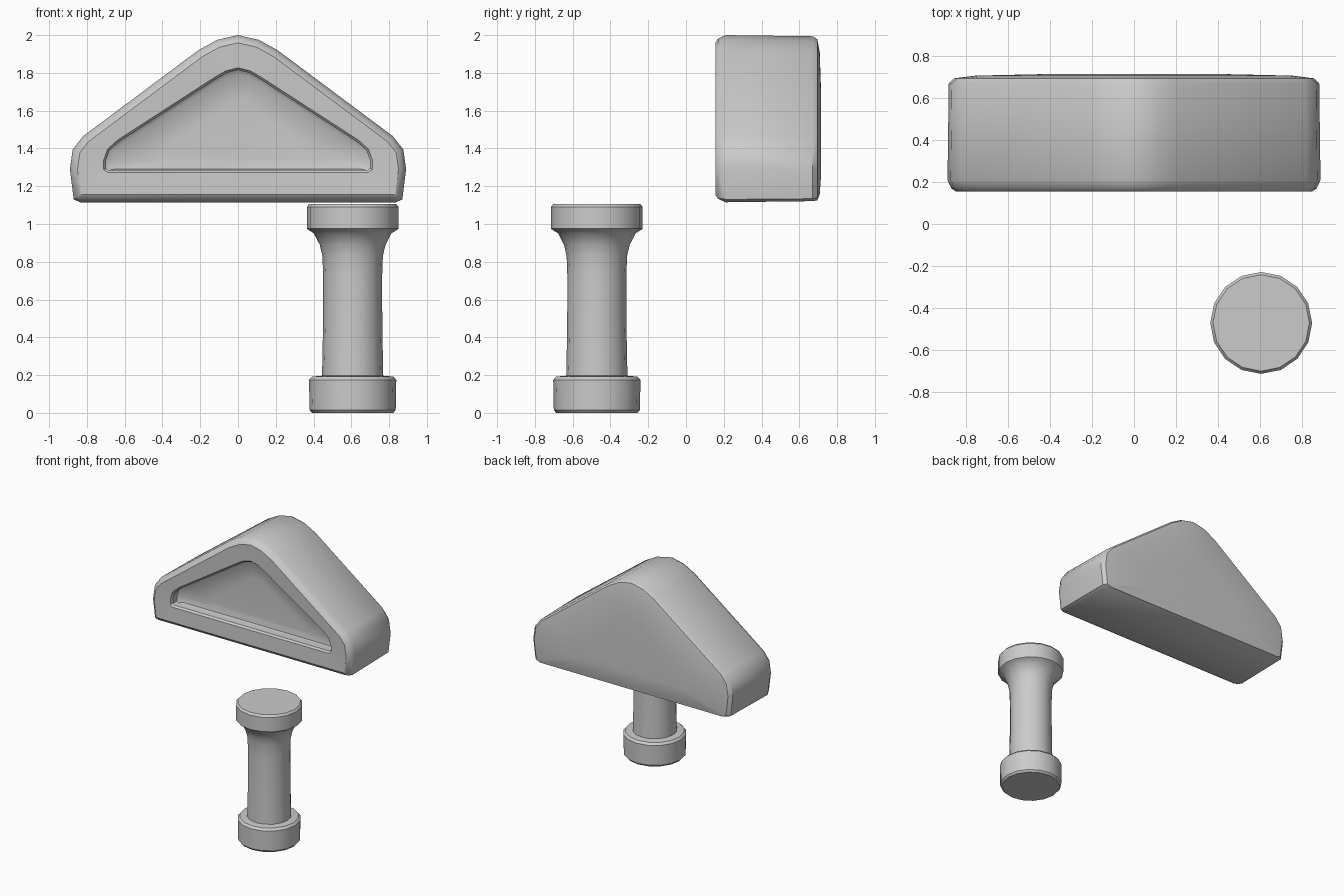
import bpy, bmesh, math
from mathutils import Vector

if "Cube" in bpy.data.objects:
    bpy.data.objects.remove(bpy.data.objects["Cube"])


def skin(name, rings, loc=(0, 0, 0), angle=35):
    """Bridge equal-length closed rings and cap both ends."""
    bm = bmesh.new()
    loops = [[bm.verts.new(p) for p in r] for r in rings]
    n = len(loops[0])
    for a, b in zip(loops, loops[1:]):
        for i in range(n):
            j = (i + 1) % n
            bm.faces.new((a[i], a[j], b[j], b[i]))
    bm.faces.new(loops[0])
    bm.faces.new(loops[-1])
    bmesh.ops.recalc_face_normals(bm, faces=bm.faces)
    me = bpy.data.meshes.new(name)
    bm.to_mesh(me)
    bm.free()
    ob = bpy.data.objects.new(name, me)
    ob.location = loc
    bpy.context.collection.objects.link(ob)
    bpy.ops.object.select_all(action='DESELECT')
    ob.select_set(True)
    bpy.context.view_layer.objects.active = ob
    bpy.ops.object.shade_smooth_by_angle(angle=math.radians(angle))
    return ob


def mirrored(half):
    """Right half, listed from the apex down, to a full closed outline."""
    return [Vector(p) for p in half] + [Vector((-x, z)) for x, z in half[:0:-1]]


def inset(pts, d):
    """Offset a clockwise outline inwards by d."""
    out = []
    for i, p in enumerate(pts):
        a = (p - pts[i - 1]).normalized()
        b = (pts[(i + 1) % len(pts)] - p).normalized()
        n1, n2 = Vector((a.y, -a.x)), Vector((b.y, -b.x))
        out.append(p + (n1 + n2) * (d / (1 + n1.dot(n2))))
    return out


def shrink(pts, s, cz=1.4):
    return [Vector((p.x * s, cz + (p.y - cz) * s)) for p in pts]


# Gable block with a recessed front panel and a softly domed back
outer = mirrored([(0, 2), (.11, 1.975), (.21, 1.92), (.82, 1.465),
                  (.875, 1.395), (.89, 1.29), (.87, 1.13), (.835, 1.115)])
panel = mirrored([(0, 1.815), (.06, 1.80), (.12, 1.765), (.63, 1.435),
                  (.68, 1.39), (.70, 1.335), (.70, 1.295), (.685, 1.285)])
sections = [
    (shrink(panel, .6), .25),
    (shrink(panel, .95), .24),
    (panel, .225),
    (panel, .175),
    (inset(panel, -.012), .16),
    (inset(outer, .04), .155),
    (inset(outer, .018), .17),
    (outer, .21),
    (inset(outer, .006), .67),
    (shrink(outer, .965), .695),
    (shrink(outer, .85), .708),
    (shrink(outer, .5), .715),
]
skin("gable", [[(p.x, y, p.y) for p in pts] for pts, y in sections])

# Column turned from a profile of (radius, height)
profile = [(.215, 0), (.228, .015), (.231, .175), (.215, .192), (.162, .197),
           (.157, .45), (.156, .72), (.16, .83), (.174, .89), (.205, .95),
           (.23, .966), (.243, .975), (.243, 1.09), (.23, 1.106)]
SIDES = 16
skin("column", [[(r * math.cos(math.tau * i / SIDES), r * math.sin(math.tau * i / SIDES), z)
                 for i in range(SIDES)] for r, z in profile], loc=(.607, -.472, 0))
